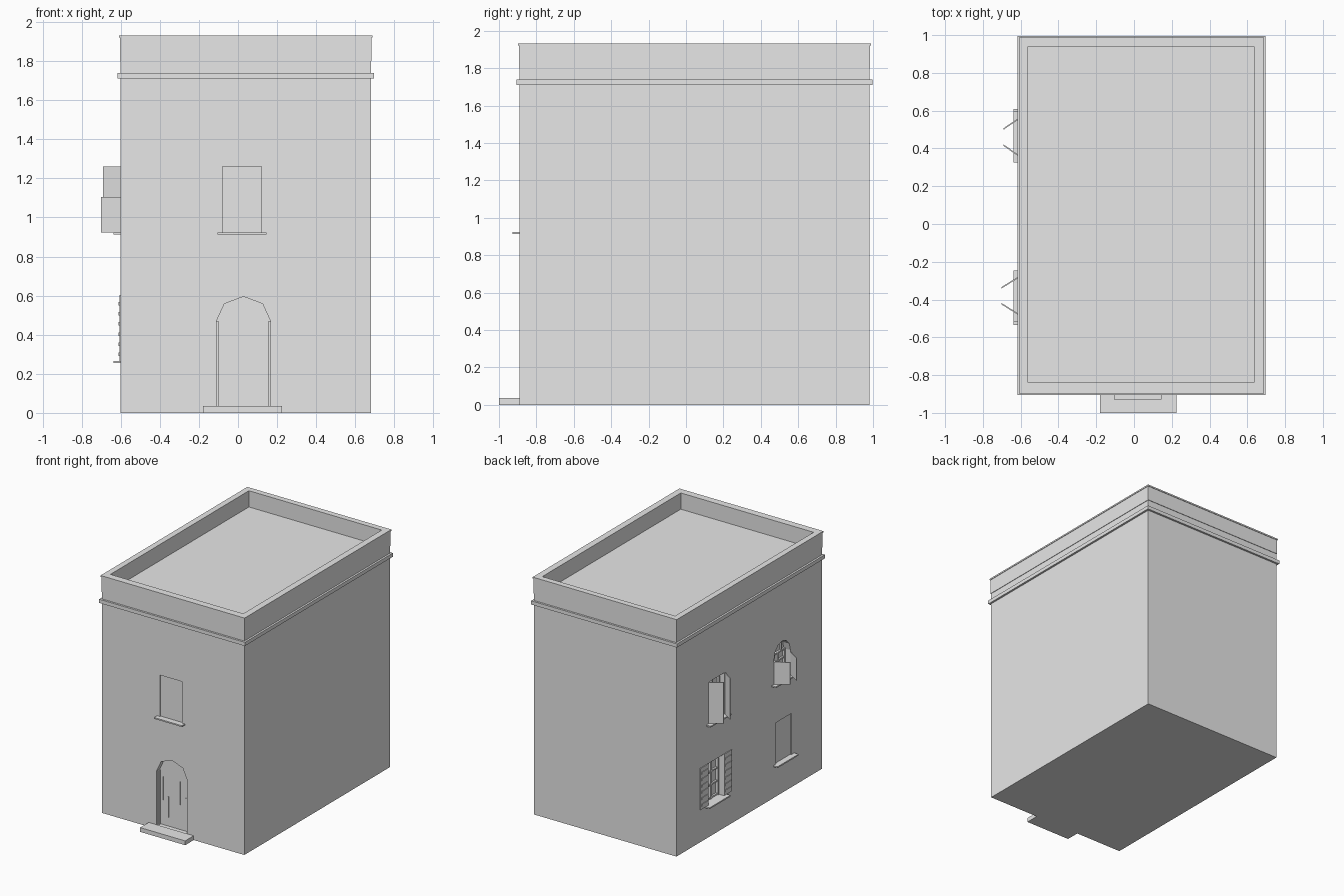
import bpy, bmesh, math
from mathutils import Vector

if "Cube" in bpy.data.objects:
    bpy.data.objects.remove(bpy.data.objects["Cube"])

stone = bpy.data.materials.new("stone grey")
stone.diffuse_color = (0.8, 0.8, 0.8, 1)
stone.use_nodes = True
stone.node_tree.nodes["Principled BSDF"].inputs["Base Color"].default_value = stone.diffuse_color

X0, X1, Y0, Y1 = -0.6, 0.68, -0.89, 0.98   # wall planes


def finish(name, bm):
    bmesh.ops.recalc_face_normals(bm, faces=bm.faces)
    me = bpy.data.meshes.new(name)
    bm.to_mesh(me)
    bm.free()
    me.materials.append(stone)
    ob = bpy.data.objects.new(name, me)
    bpy.context.collection.objects.link(ob)
    return ob


def prism(name, pts, vec):
    """Extrude a flat outline along a vector."""
    bm = bmesh.new()
    face = bm.faces.new([bm.verts.new(p) for p in pts])
    ext = bmesh.ops.extrude_face_region(bm, geom=[face], use_keep_orig=True)
    top = [v for v in ext["geom"] if isinstance(v, bmesh.types.BMVert)]
    bmesh.ops.translate(bm, verts=top, vec=Vector(vec))
    return finish(name, bm)


def box(name, x0, x1, y0, y1, z0, z1):
    return prism(name, [(x0, y0, z0), (x1, y0, z0), (x1, y1, z0), (x0, y1, z0)],
                 (0, 0, z1 - z0))


def ring(name, grow, z0, z1, inner=(-0.56, 0.635, -0.84, 0.94)):
    """Rectangular band around the building, grown outward from the walls."""
    bm = bmesh.new()
    rects = []
    for x0, x1, y0, y1 in ((X0 - grow, X1 + grow, Y0 - grow, Y1 + grow), inner):
        for z in (z0, z1):
            rects.append([bm.verts.new(p) for p in
                          ((x0, y0, z), (x1, y0, z), (x1, y1, z), (x0, y1, z))])
    ob, ot, ib, it = rects
    for a, b in ((ob, ot), (ot, it), (it, ib), (ib, ob)):
        for i in range(4):
            j = (i + 1) % 4
            bm.faces.new((a[i], a[j], b[j], b[i]))
    return finish(name, bm)


def arch(c, half, z0, spring, top, n=4):
    """Low-sided arched outline as (across, height) pairs."""
    pts = [(c - half, z0), (c + half, z0)]
    for i in range(n + 1):
        a = math.pi * i / n
        pts.append((c + half * math.cos(a), spring + (top - spring) * math.sin(a)))
    return pts


def rect(c, half, z0, z1):
    return [(c - half, z0), (c + half, z0), (c + half, z1), (c - half, z1)]


def carve(target, outline, side, depth):
    """Cut a recess of the given outline into the front or left wall."""
    if side == "front":
        cutter = prism("cutter", [(u, Y0 - 0.02, z) for u, z in outline], (0, depth + 0.02, 0))
    else:
        cutter = prism("cutter", [(X0 - 0.02, u, z) for u, z in outline], (depth + 0.02, 0, 0))
    cutter.hide_render = True
    mod = target.modifiers.new("recess", "BOOLEAN")
    mod.operation, mod.solver, mod.object = "DIFFERENCE", "EXACT", cutter
    bpy.context.view_layer.objects.active = target
    bpy.ops.object.modifier_apply(modifier=mod.name)
    bpy.data.objects.remove(cutter)


# Walls and roof, with recesses
walls = box("walls", X0, X1, Y0, Y1, 0, 1.8)
carve(walls, arch(0.028, 0.138, 0.03, 0.47, 0.595), "front", 0.04)
carve(walls, rect(0.02, 0.1, 0.923, 1.26), "front", 0.01)
carve(walls, rect(0.46, 0.1, 0.923, 1.26), "left", 0.06)
carve(walls, arch(-0.38, 0.105, 0.923, 1.12, 1.235, 6), "left", 0.06)
carve(walls, rect(0.475, 0.1, 0.265, 0.6), "left", 0.06)
carve(walls, rect(-0.40, 0.1, 0.265, 0.6), "left", 0.01)

# Cornice, parapet and its cap
ring("cornice", 0.016, 1.71, 1.74, (-0.59, 0.67, -0.88, 0.97))
ring("parapet", 0.004, 1.8, 1.92)
ring("parapet_cap", 0.008, 1.92, 1.932)

# Door frame, plank seams and step
for x0, x1 in ((-0.11, -0.10), (0.156, 0.166)):
    box("door_frame", x0, x1, Y0 + 0.02, Y0 + 0.04, 0.03, 0.47)
for x, z0, z1 in ((-0.08, 0.23, 0.42), (-0.03, 0.1, 0.27), (0.075, 0.23, 0.42), (0.13, 0.1, 0.3)):
    box("door_plank_seam", x - 0.003, x + 0.003, Y0 + 0.036, Y0 + 0.041, z0, z1)
box("door_step", -0.18, 0.225, -1.0, Y0, 0, 0.035)

# Window sills
box("front_sill", -0.105, 0.145, -0.928, Y0, 0.912, 0.923)
for c, z in ((0.46, 0.912), (-0.38, 0.912), (0.475, 0.254), (-0.40, 0.254)):
    box("side_sill", -0.638, X0, c - 0.135, c + 0.135, z, z + 0.011)

# Window frames with glazing bars
for c, z0, z1 in ((0.46, 0.923, 1.26), (-0.38, 0.923, 1.13), (0.475, 0.265, 0.6)):
    a, b = X0 + 0.04, X0 + 0.06
    for y, w in ((c - 0.093, 0.007), (c, 0.008), (c + 0.093, 0.007)):
        box("window_upright", a, b, y - w, y + w, z0, z1)
    for i in range(4):
        z = z0 + 0.007 + (z1 - z0 - 0.014) * i / 3
        box("window_bar", a + 0.005, b, c - 0.1, c + 0.1, z - 0.006, z + 0.006)
for a in (-0.55, 0.55):
    box("arch_spoke", X0 + 0.045, X0 + 0.06, -0.38 + a * 0.1 - 0.005,
        -0.38 + a * 0.1 + 0.005, 1.13, 1.21)

# Half-open shutters, mirrored about each window centre
for c, tip, z1 in ((0.46, -0.692, 1.26), (-0.38, -0.702, 1.105)):
    for s in (-1, 1):
        prism("half_open_shutter",
              [(X0 - 0.002, c + s * 0.108, 0.924), (tip, c + s * 0.046, 0.924),
               (tip, c + s * 0.038, 0.924), (X0 - 0.002, c + s * 0.1, 0.924)],
              (0, 0, z1 - 0.924))

# Flat-open shutters with thin slats
for s in (-1, 1):
    y = 0.475 + s * 0.152
    box("open_shutter", X0 - 0.006, X0, y - 0.05, y + 0.05, 0.265, 0.602)
    for i in range(6):
        z = 0.29 + i * 0.052
        box("shutter_slat", X0 - 0.011, X0 - 0.005, y - 0.04, y + 0.04, z, z + 0.018)
